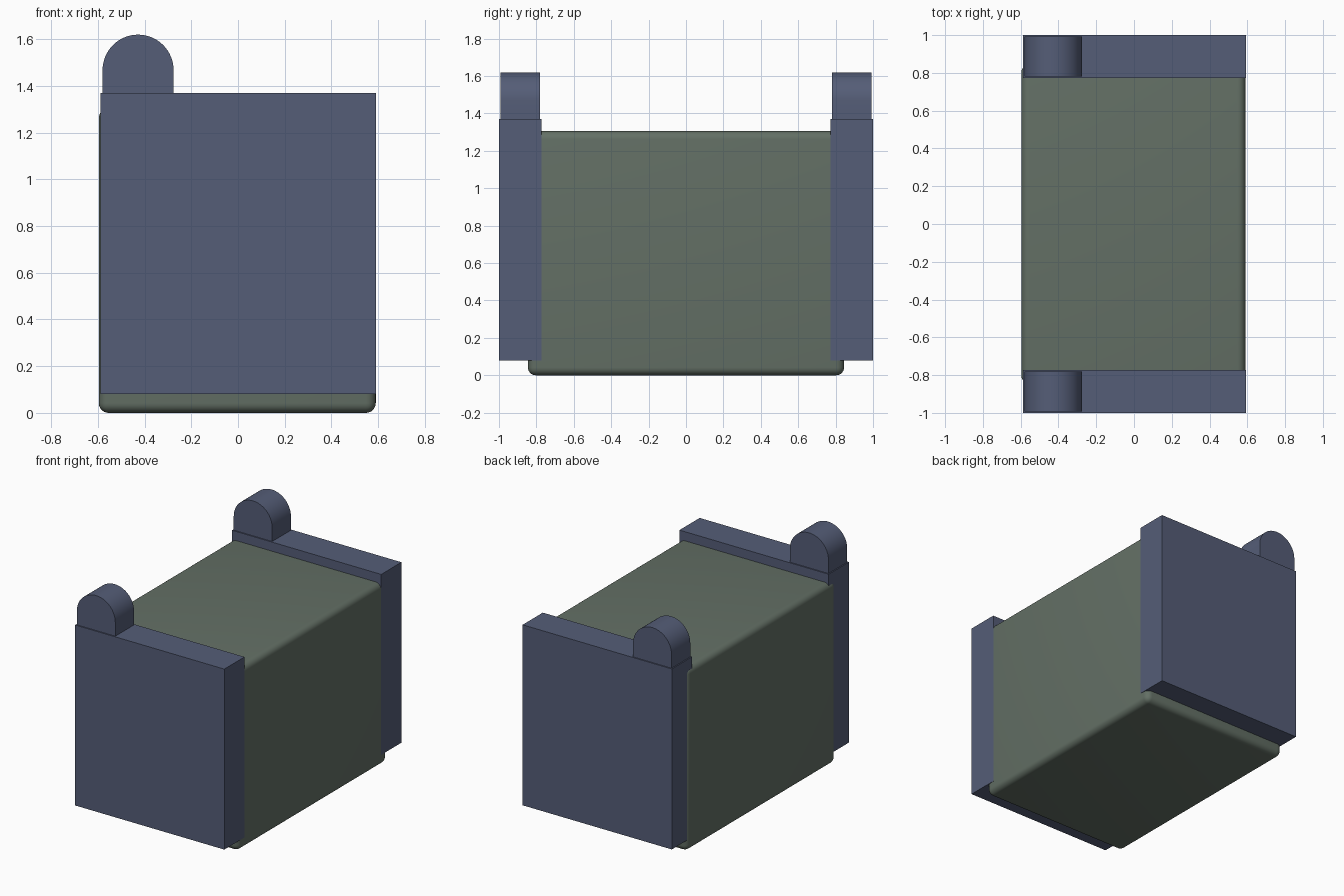
import bpy, bmesh, math

if "Cube" in bpy.data.objects:
    bpy.data.objects.remove(bpy.data.objects["Cube"])


def material(name, color):
    m = bpy.data.materials.new(name)
    m.diffuse_color = color
    m.use_nodes = True
    m.node_tree.nodes["Principled BSDF"].inputs["Base Color"].default_value = m.diffuse_color
    return m


green = material("dull_green", (0.125, 0.16, 0.13, 1))
blue = material("slate_blue", (0.09, 0.11, 0.185, 1))


def box(name, lo, hi, mat):
    bpy.ops.mesh.primitive_cube_add(size=1, location=[(a + b) / 2 for a, b in zip(lo, hi)])
    ob = bpy.context.object
    ob.name = name
    ob.scale = [b - a for a, b in zip(lo, hi)]
    bpy.ops.object.transform_apply(location=False, rotation=False, scale=True)
    ob.data.materials.append(mat)
    return ob


def lug(name, y0, y1):
    # Arched profile extruded along y
    cx, r, base, cz, n = -0.428, 0.152, 1.365, 1.468, 32
    prof = [(cx - r, base), (cx + r, base)]
    prof += [(cx + r * math.cos(math.pi * i / n), cz + r * math.sin(math.pi * i / n))
             for i in range(n + 1)]
    bm = bmesh.new()
    face = bm.faces.new([bm.verts.new((x, y0, z)) for x, z in prof])
    ext = bmesh.ops.extrude_face_region(bm, geom=[face], use_keep_orig=True)
    verts = [g for g in ext["geom"] if isinstance(g, bmesh.types.BMVert)]
    bmesh.ops.translate(bm, verts=verts, vec=(0, y1 - y0, 0))
    bmesh.ops.recalc_face_normals(bm, faces=bm.faces)
    me = bpy.data.meshes.new(name)
    bm.to_mesh(me)
    bm.free()
    me.materials.append(blue)
    ob = bpy.data.objects.new(name, me)
    bpy.context.collection.objects.link(ob)
    bpy.ops.object.select_all(action='DESELECT')
    ob.select_set(True)
    bpy.context.view_layer.objects.active = ob
    bpy.ops.object.shade_smooth_by_angle(angle=math.radians(30))


# Rounded central block
body = box("body", (-0.596, -0.845, 0), (0.59, 0.845, 1.305), green)
bev = body.modifiers.new("rounded_edges", 'BEVEL')
bev.width = 0.042
bev.segments = 6
bpy.ops.object.modifier_apply(modifier=bev.name)
bpy.ops.object.shade_smooth_by_angle(angle=math.radians(30))

# End plates with a rounded lug on each
for side, s in (("front", -1), ("back", 1)):
    y0, y1 = sorted((s * 0.772, s * 1.0))
    box(side + "_end_plate", (-0.588, y0, 0.08), (0.592, y1, 1.37), blue)
    y0, y1 = sorted((s * 0.78, s * 0.992))
    lug(side + "_lug", y0, y1)
